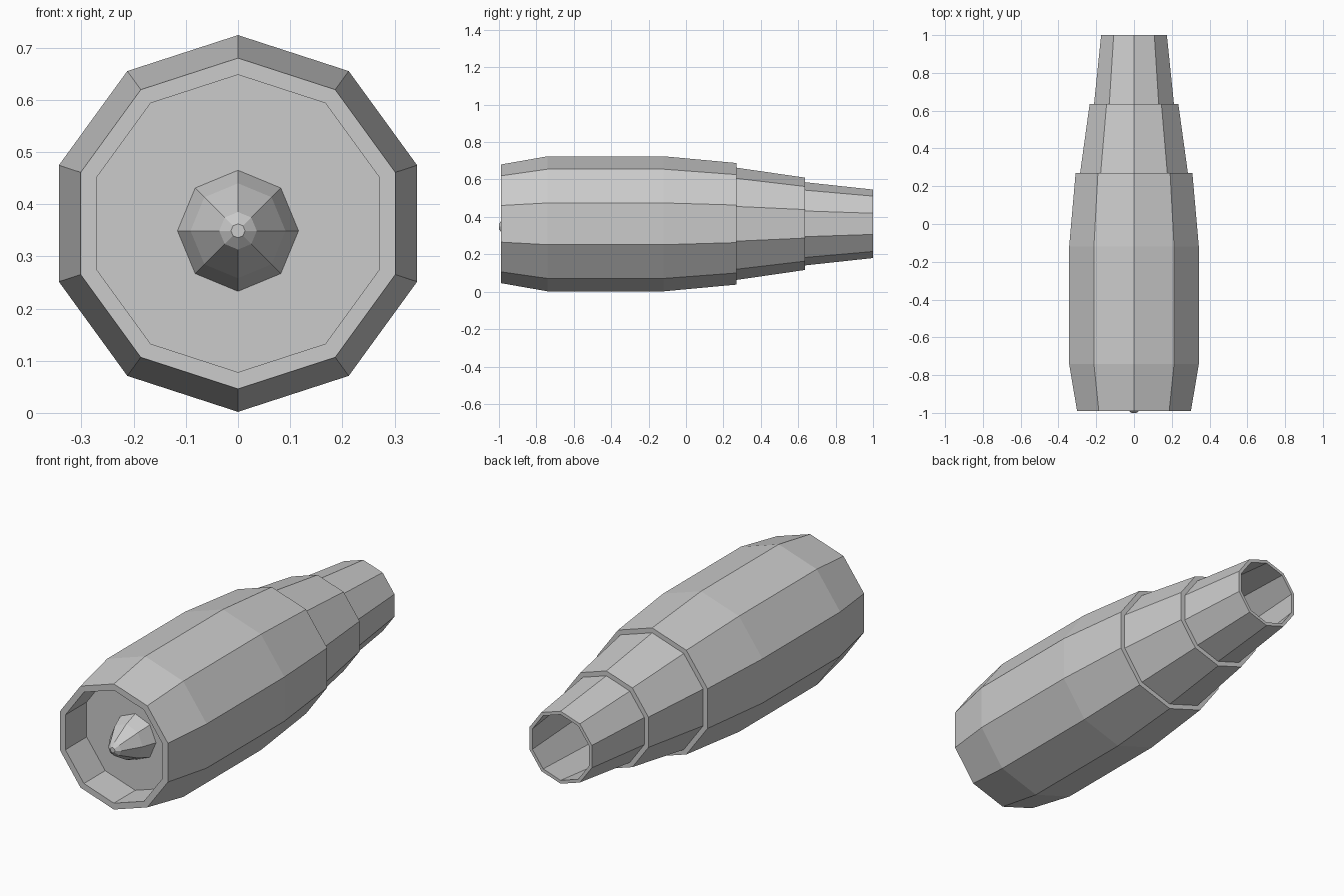
import bpy, bmesh
from math import cos, sin, pi

if "Cube" in bpy.data.objects:
    bpy.data.objects.remove(bpy.data.objects["Cube"])


def lathe(name, profile, sides, z, start=pi / 2, cap_start=False, cap_end=False):
    """Revolve (y, radius) points around the y axis into a flat-sided shell."""
    bm = bmesh.new()
    rings = []
    for y, r in profile:
        rings.append([bm.verts.new((r * cos(start + 2 * pi * i / sides), y,
                                    z + r * sin(start + 2 * pi * i / sides)))
                      for i in range(sides)])
    for a, b in zip(rings, rings[1:]):
        for i in range(sides):
            j = (i + 1) % sides
            bm.faces.new((a[i], b[i], b[j], a[j]))
    if cap_start:
        bm.faces.new(rings[0])
    if cap_end:
        bm.faces.new(rings[-1][::-1])
    bmesh.ops.recalc_face_normals(bm, faces=bm.faces)
    mesh = bpy.data.meshes.new(name)
    bm.to_mesh(mesh)
    bm.free()
    obj = bpy.data.objects.new(name, mesh)
    bpy.context.collection.objects.link(obj)
    return obj


AXIS_Z = 0.363

# Engine body: intake back wall, intake lip, cowl, two stepped sleeves,
# exhaust rim and recessed exhaust wall
lathe("engine_body", [
    (-0.82, 0.285), (-0.99, 0.285), (-0.99, 0.317),
    (-0.74, 0.361), (-0.12, 0.361), (0.27, 0.325),
    (0.27, 0.300), (0.635, 0.247),
    (0.635, 0.2225), (1.0, 0.183),
    (1.0, 0.166), (0.60, 0.208),
], 10, AXIS_Z, cap_start=True, cap_end=True)

# Spinner cone in the intake, set slightly below the engine axis
lathe("spinner", [
    (-1.0, 0.0135), (-0.983, 0.036), (-0.89, 0.091), (-0.82, 0.116),
], 8, 0.349, cap_start=True)
